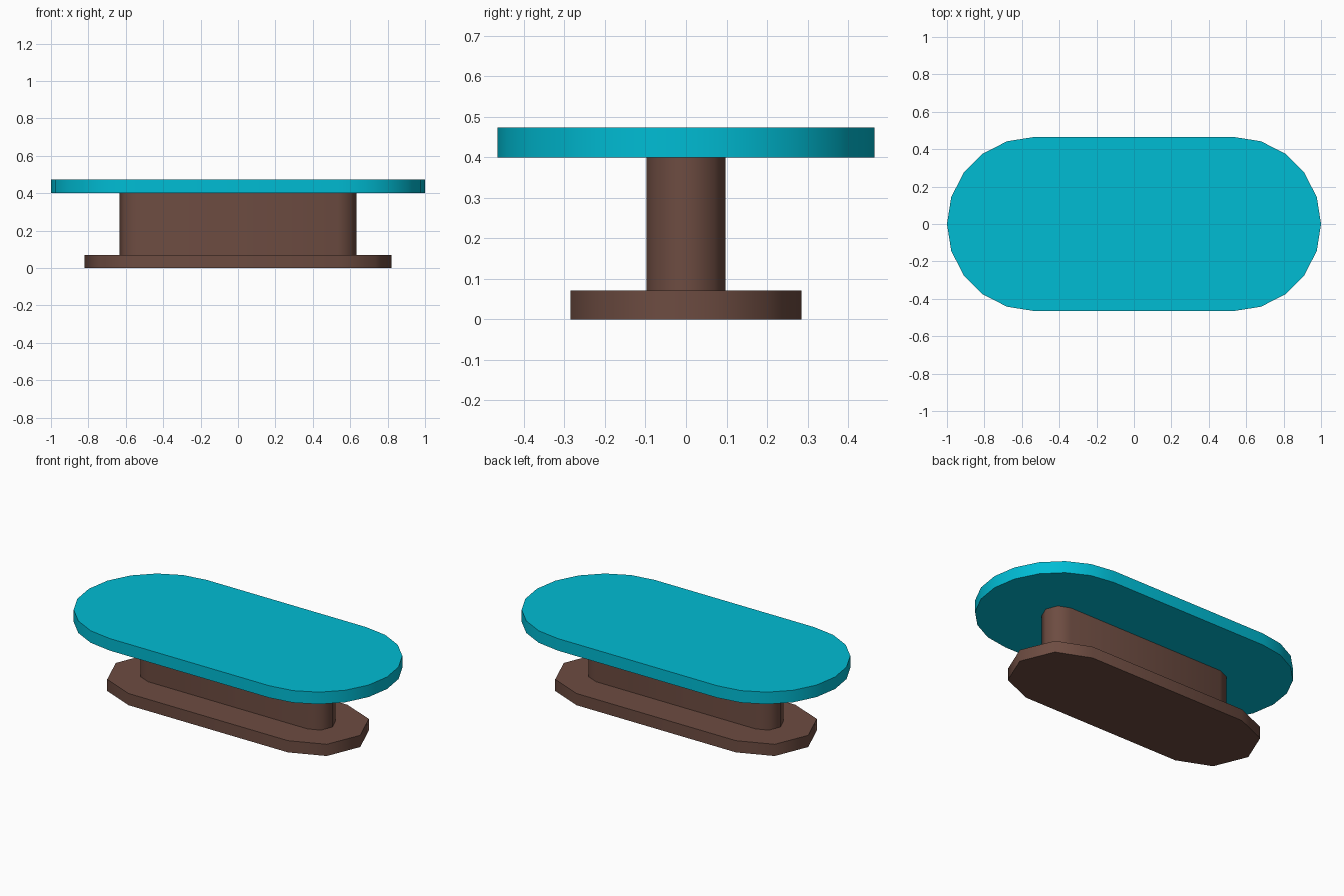
import bpy, bmesh, math

if "Cube" in bpy.data.objects:
    bpy.data.objects.remove(bpy.data.objects["Cube"])

CX = 0.535  # centre of the round ends, shared by all parts


def material(name, rgb):
    m = bpy.data.materials.new(name)
    m.diffuse_color = (*rgb, 1.0)
    m.use_nodes = True
    m.node_tree.nodes["Principled BSDF"].inputs["Base Color"].default_value = m.diffuse_color
    return m


def stadium(name, radius, z0, z1, segments, mat):
    """Extruded oblong with half-round ends of the given segment count."""
    pts = []
    for side, start in ((1, -90), (-1, 90)):
        for i in range(segments + 1):
            a = math.radians(start + 180 * i / segments)
            pts.append((side * CX + radius * math.cos(a), radius * math.sin(a), z0))
    bm = bmesh.new()
    face = bm.faces.new([bm.verts.new(p) for p in pts])
    ext = bmesh.ops.extrude_face_region(bm, geom=[face], use_keep_orig=True)
    top = [g for g in ext["geom"] if isinstance(g, bmesh.types.BMVert)]
    bmesh.ops.translate(bm, verts=top, vec=(0, 0, z1 - z0))
    bmesh.ops.recalc_face_normals(bm, faces=bm.faces)
    me = bpy.data.meshes.new(name)
    bm.to_mesh(me)
    bm.free()
    me.materials.append(mat)
    ob = bpy.data.objects.new(name, me)
    bpy.context.collection.objects.link(ob)
    bpy.ops.object.select_all(action='DESELECT')
    ob.select_set(True)
    bpy.context.view_layer.objects.active = ob
    bpy.ops.object.shade_smooth_by_angle(angle=math.radians(50))
    return ob


brown = material("brown", (0.153, 0.072, 0.053))
teal = material("teal", (0.0, 0.503, 0.658))

# Foot plate, pedestal and table top
stadium("base", 0.285, 0.0, 0.071, 4, brown)
stadium("pedestal", 0.098, 0.071, 0.4, 4, brown)
stadium("table_top", 0.465, 0.4, 0.473, 10, teal)
